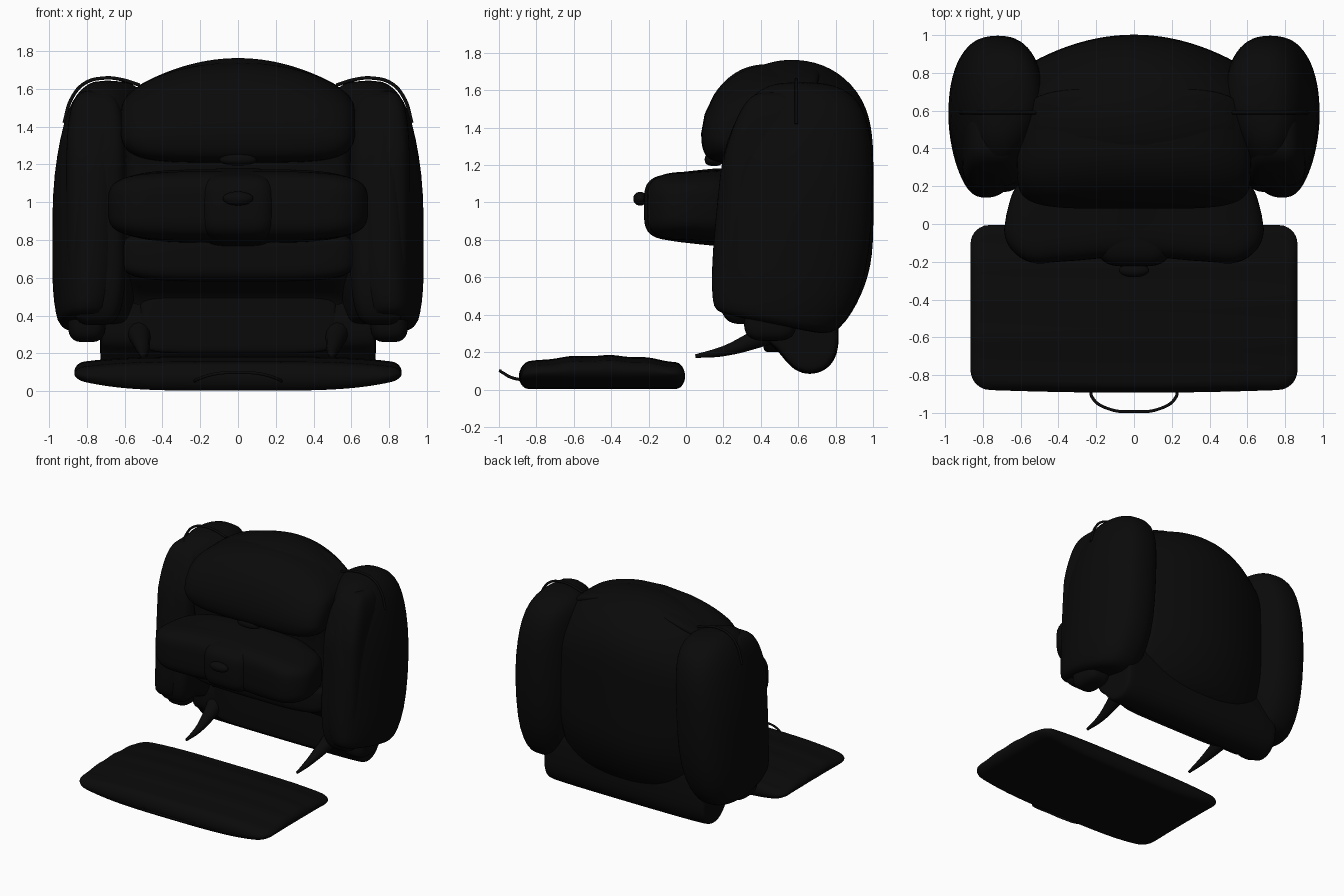
import bpy, bmesh, math

if "Cube" in bpy.data.objects:
    bpy.data.objects.remove(bpy.data.objects["Cube"])

black = bpy.data.materials.new("black")
black.diffuse_color = (0.003, 0.003, 0.003, 1)
black.use_nodes = True
black.node_tree.nodes["Principled BSDF"].inputs["Base Color"].default_value = black.diffuse_color


def finish(name, bm, subsurf=0, mirror=False):
    bmesh.ops.recalc_face_normals(bm, faces=bm.faces)
    me = bpy.data.meshes.new(name)
    bm.to_mesh(me)
    bm.free()
    for p in me.polygons:
        p.use_smooth = True
    me.materials.append(black)
    ob = bpy.data.objects.new(name, me)
    bpy.context.collection.objects.link(ob)
    if mirror:
        ob.modifiers.new("mirror", "MIRROR").use_mirror_merge = False
    if subsurf:
        ob.modifiers.new("smooth", "SUBSURF").levels = subsurf
        ob.modifiers["smooth"].render_levels = subsurf
    return ob


def loft(name, rings, **kw):
    bm = bmesh.new()
    vs = [[bm.verts.new(p) for p in r] for r in rings]
    n = len(vs[0])
    for a, b in zip(vs, vs[1:]):
        for i in range(n):
            bm.faces.new((a[i], a[(i + 1) % n], b[(i + 1) % n], b[i]))
    bm.faces.new(vs[0])
    bm.faces.new(vs[-1])
    return finish(name, bm, **kw)


def pillow(name, centre, size, e=0.5, bend=None, **kw):
    # boxy ellipsoid, optionally bent
    bm = bmesh.new()
    bmesh.ops.create_uvsphere(bm, u_segments=64, v_segments=32, radius=1)
    for v in bm.verts:
        p = [c + s * math.copysign(abs(q) ** e, q) for c, s, q in zip(centre, size, v.co)]
        v.co = bend(*p) if bend else p
    return finish(name, bm, **kw)


def tube(name, pts, r, mirror=False):
    cu = bpy.data.curves.new(name, "CURVE")
    cu.dimensions = "3D"
    cu.bevel_depth = 1
    cu.bevel_resolution = 4
    cu.use_fill_caps = True
    cu.materials.append(black)
    for side in ((1, -1) if mirror else (1,)):
        s = cu.splines.new("BEZIER")
        s.bezier_points.add(len(pts) - 1)
        for i, (bp, p) in enumerate(zip(s.bezier_points, pts)):
            bp.co = (p[0] * side, p[1], p[2])
            bp.radius = r[i] if isinstance(r, list) else r
            bp.handle_left_type = bp.handle_right_type = "AUTO"
    ob = bpy.data.objects.new(name, cu)
    bpy.context.collection.objects.link(ob)


# Main body: side profile swept across, domed at the top and back
prof = [(0.24, 1.25), (0.2, 1.45), (0.26, 1.66), (0.42, 1.755), (0.6, 1.775), (0.78, 1.73),
        (0.93, 1.6), (1.0, 1.42), (1.005, 1.2), (1.005, 0.9), (1.0, 0.66), (0.92, 0.45),
        (0.8, 0.28), (0.6, 0.24), (0.46, 0.3), (0.44, 0.52), (0.25, 0.58), (0.22, 0.75), (0.24, 1.0)]


def body_pt(x, y, z):
    y -= 0.5 * x * x * max(0, min(1, (y - 0.5) / 0.4))
    z -= 0.52 * x * x * max(0, min(1, (z - 1.1) / 0.5))
    return x, y, z


loft("body", [[body_pt(i * 0.124, y, z) for y, z in prof] for i in range(-5, 6)], subsurf=2)

# Upper front cushion, curving back toward the top
pillow("upper_cushion", (0, 0.33, 1.46), (0.62, 0.25, 0.25), 0.42,
       lambda x, y, z: (x, y + 1.6 * max(0, z - 1.35) ** 2,
                        z + (0.03 - 0.36 * x * x) * max(0, (z - 1.3) / 0.4)))

# Middle bolster, widening toward the front, with a central block and knob
pillow("bolster", (0, 0.06, 0.98), (0.69, 0.265, 0.185), 0.5,
       lambda x, y, z: (x * (1 - 0.35 * max(0, y)),
                        y + 0.04 * math.exp(-(x / 0.25) ** 2) - 0.03 * math.exp(-((abs(x) - 0.55) / 0.12) ** 2),
                        z + (z - 0.98) * 0.35 * max(0, y)))
pillow("bolster_centre", (0, 0.05, 0.975), (0.21, 0.275, 0.18), 0.5,
       lambda x, y, z: (x, y, z + (z - 0.975) * 0.6 * max(0, y + 0.1)))
pillow("knob", (0, -0.245, 1.02), (0.08, 0.037, 0.037), 1)
pillow("upper_button", (0, 0.15, 1.23), (0.1, 0.05, 0.035), 0.8)

# Lower cushion and lower panel
pillow("lower_cushion", (0, 0.3, 0.72), (0.62, 0.14, 0.14), 0.5)
pillow("lower_panel", (0, 0.47, 0.38), (0.52, 0.06, 0.18), 0.3)

# Base with rolled underside
base = [(0.42, 0.25), (0.48, 0.22), (0.525, 0.16), (0.58, 0.1), (0.66, 0.075), (0.75, 0.1),
        (0.805, 0.17), (0.82, 0.26), (0.81, 0.4), (0.78, 0.62), (0.45, 0.62), (0.42, 0.4)]
loft("base", [[(x, 0.64 + (y - 0.64) * s, 0.35 + (z - 0.35) * s) for y, z in base]
              for x, s in ((-0.73, 0.8), (-0.72, 0.95), (-0.68, 1), (0.68, 1), (0.72, 0.95), (0.73, 0.8))],
     subsurf=2)

# Side wings: z, x min, x max, y min, y max
levels = [(0.36, 0.62, 0.88, 0.24, 0.7), (0.37, 0.58, 0.95, 0.155, 0.78), (0.43, 0.55, 0.965, 0.14, 0.85),
          (0.55, 0.5, 0.985, 0.135, 0.93), (0.75, 0.48, 0.985, 0.14, 0.99), (1.05, 0.47, 0.985, 0.17, 1.0),
          (1.25, 0.47, 0.96, 0.19, 1.0), (1.42, 0.47, 0.925, 0.25, 0.98), (1.54, 0.48, 0.88, 0.32, 0.93),
          (1.61, 0.52, 0.82, 0.4, 0.85), (1.645, 0.6, 0.76, 0.5, 0.72)]
rings = []
for z, x0, x1, y0, y1 in levels:
    ring = []
    for k in range(32):
        a = math.tau * k / 32
        c, s = math.cos(a), math.sin(a)
        f = 1 - 0.3 * max(0, -s)
        x = (x0 + x1) / 2 + 0.04 * max(0, -s) + (x1 - x0) / 2 * f * math.copysign(abs(c) ** 0.8, c)
        y = (y0 + y1) / 2 + (y1 - y0) / 2 * math.copysign(abs(s) ** 0.9, s)
        ring.append((x, y, z + (0.4 - y) * 0.2 * max(0, 1 - (z - 0.36) / 0.4)))
    rings.append(ring)
loft("side_wing", rings, subsurf=1, mirror=True)

# Rounded front columns of the wings
pillow("wing_front_column", (0.75, 0.33, 0.97), (0.16, 0.18, 0.62), 0.5,
       lambda x, y, z: (x, y + 0.06 * (z - 0.4) + 0.2 * max(0, z - 1.25), z), mirror=True)
pillow("wing_foot", (0.8, 0.45, 0.38), (0.1, 0.14, 0.12), 0.6, mirror=True)

# Thin straps arching over the wings
tube("wing_strap", [(0.52, 0.59, 1.62), (0.62, 0.59, 1.65), (0.71, 0.59, 1.657), (0.81, 0.59, 1.63),
                    (0.88, 0.59, 1.55), (0.92, 0.59, 1.42)], 0.009, True)

# Curved prongs below the front
tube("prong", [(0.5, 0.05, 0.178), (0.5, 0.2, 0.205), (0.51, 0.34, 0.255), (0.53, 0.5, 0.33)],
     [0.01, 0.027, 0.045, 0.07], True)


# Front mat: thin pad with upturned sides
def mat_pt(x, y, z):
    t = (z - 0.085) / 0.08
    u = abs(x) / 0.865
    w = min(1, abs(y + 0.445) / 0.44)
    bottom = 0.003 + 0.06 * u ** 4
    top = 0.182 - 0.045 * w ** 2 - 0.035 * u ** 4 + 0.003 * math.cos(y * 31)
    return x, y - 0.018 * (1 - u * u) * max(0, -(y + 0.44) / 0.43), (bottom + top) / 2 + t * (top - bottom) / 2


bm = bmesh.new()
bmesh.ops.create_cube(bm, size=2)
bmesh.ops.subdivide_edges(bm, edges=bm.edges[:], cuts=47, use_grid_fill=True)
for v in bm.verts:
    # round the corners in plan and the rim in section
    px, py = v.co.x * 0.865, v.co.y * 0.435
    cx, cy = max(-0.765, min(0.765, px)), max(-0.335, min(0.335, py))
    dx, dy = px - cx, py - cy
    m, h = max(abs(dx), abs(dy)), math.hypot(dx, dy)
    if h > 0:
        dx, dy = dx * m / h, dy * m / h
    edge = m / 0.1
    inset = 1 - 0.5 * edge
    if edge > 0.999:
        inset = 0.5 + 0.5 * math.sqrt(max(0, 1 - v.co.z ** 2))
    v.co = mat_pt(cx + dx * inset, -0.44 + cy + dy * inset, 0.085 + 0.08 * v.co.z)
finish("mat", bm)

# Pull loop on the mat
tube("mat_loop", [(-0.23, -0.86, 0.05), (-0.22, -0.92, 0.06), (-0.13, -0.98, 0.09), (0, -0.993, 0.1),
                  (0.13, -0.98, 0.09), (0.22, -0.92, 0.06), (0.23, -0.86, 0.05)], 0.008)
